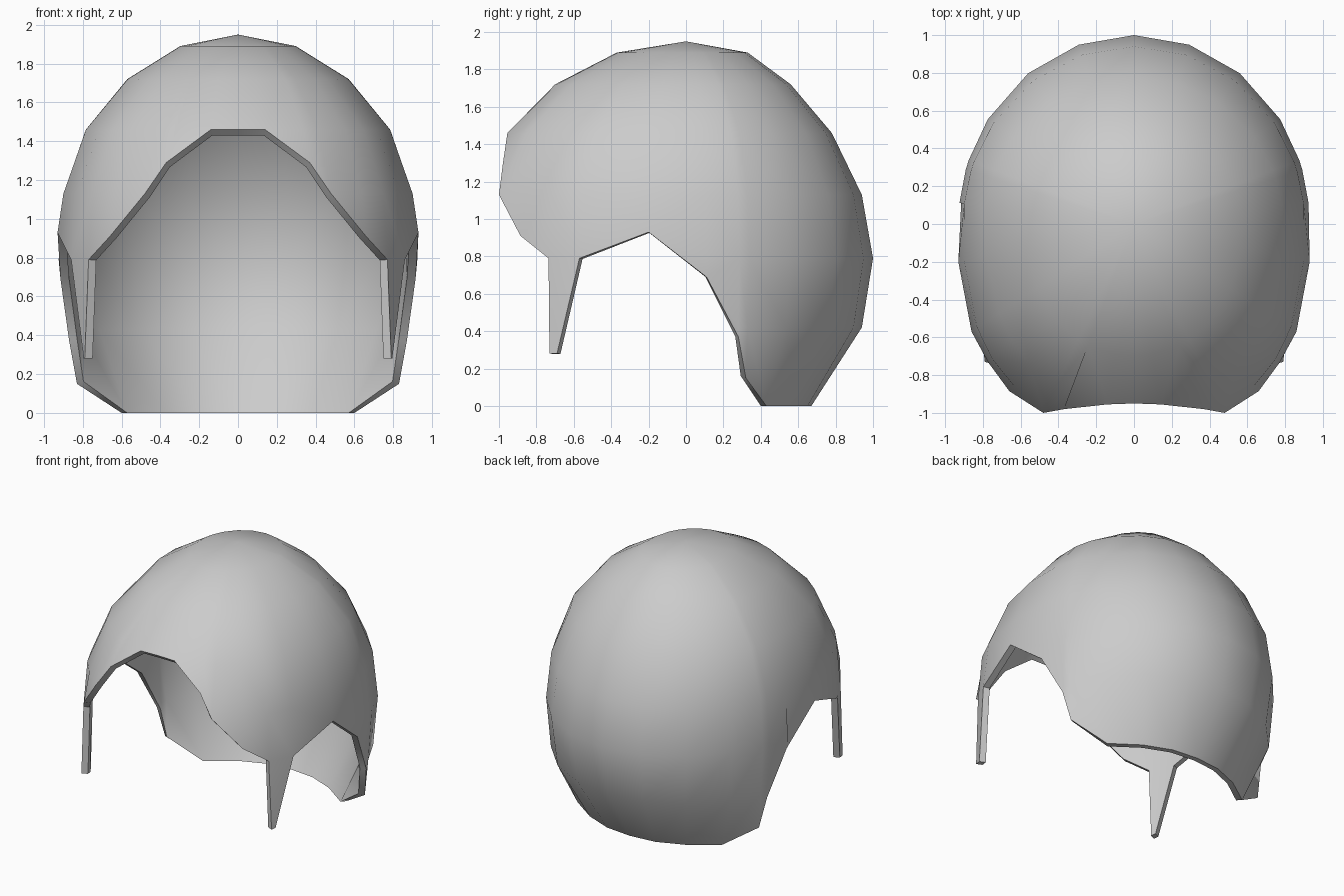
import bpy, math

if "Cube" in bpy.data.objects:
    bpy.data.objects.remove(bpy.data.objects["Cube"])

# Shell cross-section per level: z, half width, front depth, back depth, front squareness
LEVELS = [
    (1.89, .30, .37, .33, 2.0),
    (1.72, .575, .70, .56, 2.1),
    (1.46, .79, .95, .78, 2.3),
    (1.13, .905, 1.06, .94, 2.5),
    (.79, .93, 1.10, 1.0, 2.5),
    (.42, .91, 1.10, .94, 2.5),
]
# Lower rim of one half, from the middle of the forehead round to the nape
RIM = [
    (0, -.95, 1.46), (.14, -.955, 1.46), (.37, -.98, 1.29), (.48, -1.0, 1.13),
    (.66, -.885, .91), (.77, -.735, .79), (.86, -.57, .79), (.93, -.2, .93),
    (.915, .11, .69), (.87, .28, .37), (.83, .32, .15), (.6, .43, 0),
    (.40, .57, 0), (.2, .65, 0), (0, .67, 0),
]
SIDEBURN = 5  # rim segment that carries the sideburn


def shell_point(x, y, level):
    """Point of the shell at this level in the direction of (x, y)."""
    z, width, front, back, power = level
    d = math.hypot(x, y)
    s, c = x / d, y / d
    depth, n = (front, power) if y < 0 else (back, 2)
    r = ((abs(s) / width) ** n + (abs(c) / depth) ** n) ** (-1 / n)
    return (r * s, r * c, z)


# Columns of points from the crown down to the rim
verts, columns, faces = [(0, 0, 1.95)], [], []
for x, y, z in RIM:
    pts = [shell_point(x, y, lv) for lv in LEVELS if lv[0] > z + .03]
    pts.append((x, y, z))
    columns.append(list(range(len(verts), len(verts) + len(pts))))
    verts += pts

# Skin between neighbouring columns
for a, b in zip(columns, columns[1:]):
    faces.append((0, a[0], b[0]))
    shared = min(len(a), len(b)) - 1
    for k in range(shared - 1):
        faces.append((a[k], a[k + 1], b[k + 1], b[k]))
    k = shared - 1
    faces.append(tuple(a[k:] + b[k:][::-1]))

# Tapered sideburn strip
n = len(verts)
verts += [(.79, -.73, .28), (.795, -.69, .28)]
faces.append((columns[SIDEBURN][-1], n, n + 1, columns[SIDEBURN + 1][-1]))

mesh = bpy.data.meshes.new("hair_shell")
mesh.from_pydata(verts, [], faces)
shell = bpy.data.objects.new("hair_shell", mesh)
bpy.context.collection.objects.link(shell)
bpy.context.view_layer.objects.active = shell
shell.select_set(True)

# Mirror the half and give the shell its wall thickness
mirror = shell.modifiers.new("mirror", 'MIRROR')
mirror.use_clip = True
wall = shell.modifiers.new("wall", 'SOLIDIFY')
wall.thickness = .045
wall.offset = -1
for name in ("mirror", "wall"):
    bpy.ops.object.modifier_apply(modifier=name)

# Flat underside at the nape
for v in shell.data.vertices:
    if v.co.z < .06:
        v.co.z = 0

bpy.ops.object.shade_smooth_by_angle(angle=math.radians(50))
